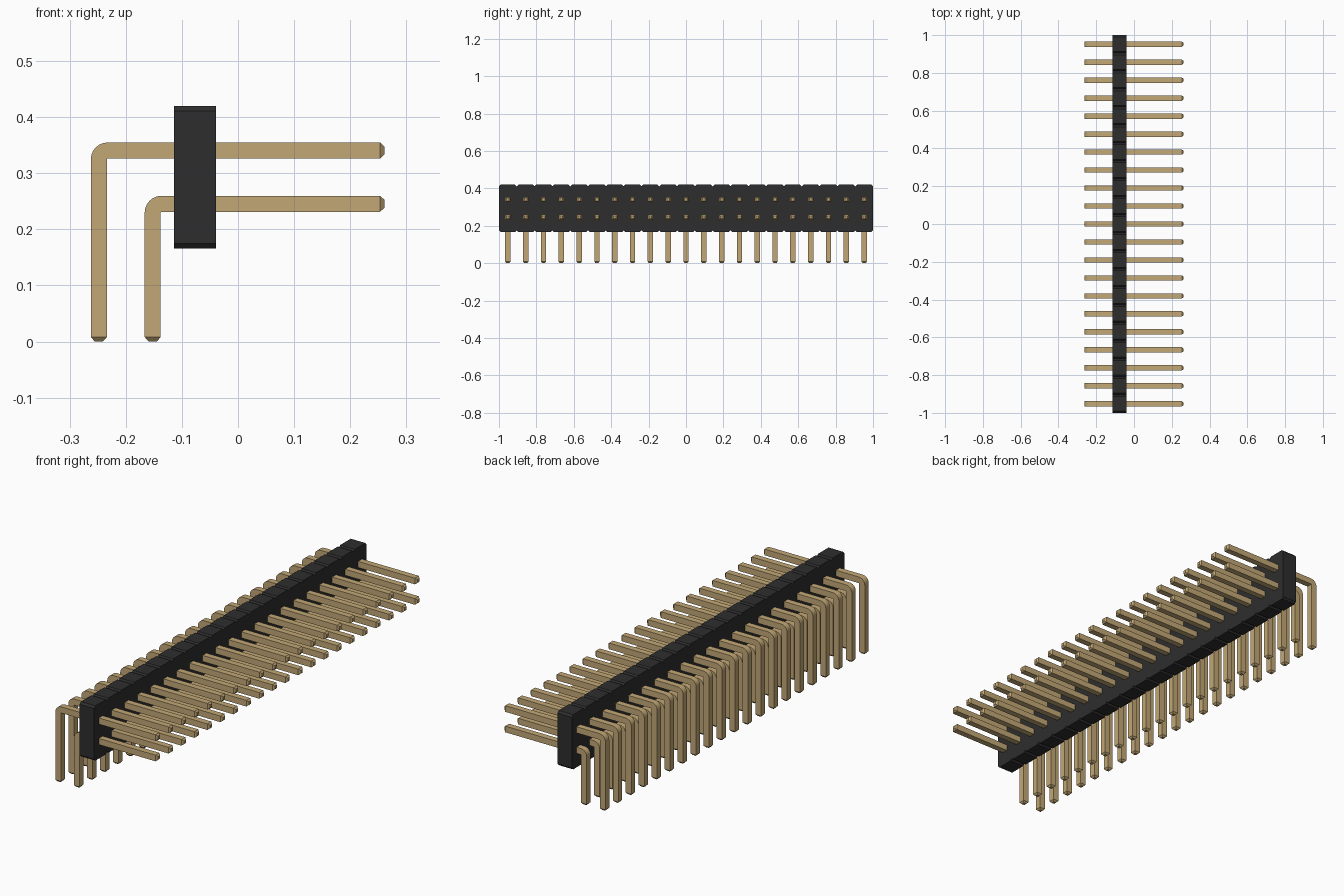
import bpy, bmesh, math
from mathutils import Vector

if "Cube" in bpy.data.objects:
    bpy.data.objects.remove(bpy.data.objects["Cube"], do_unlink=True)

COUNT = 21
PITCH = 2 / COUNT
FIRST_Y = -1 + PITCH / 2
HALF = 0.0143          # half the pin thickness
TIP = 0.008            # length of the tapered pin tip


def material(name, rgb, roughness):
    mat = bpy.data.materials.new(name)
    mat.use_nodes = True
    mat.diffuse_color = (*rgb, 1)
    bsdf = mat.node_tree.nodes["Principled BSDF"]
    bsdf.inputs["Base Color"].default_value = (*rgb, 1)
    bsdf.inputs["Roughness"].default_value = roughness
    return mat


def make_object(name, bm, mat):
    bmesh.ops.recalc_face_normals(bm, faces=bm.faces)
    mesh = bpy.data.meshes.new(name)
    bm.to_mesh(mesh)
    bm.free()
    mesh.materials.append(mat)
    obj = bpy.data.objects.new(name, mesh)
    bpy.context.collection.objects.link(obj)
    return obj


gold = material("pin gold", (0.54, 0.39, 0.18), 0.5)
black = material("housing black", (0.027, 0.027, 0.027), 0.6)


# Housing: one outline with a chamfered notch between neighbouring positions
def housing(x0, x1, z0, z1, chamfer):
    top, bottom = [], []
    for i in range(COUNT):
        a, b = -1 + i * PITCH, -1 + (i + 1) * PITCH
        for edge, z, inward in ((top, z1, -chamfer), (bottom, z0, chamfer)):
            edge += [(a, z + inward), (a + chamfer, z), (b - chamfer, z)]
    top.append((1, z1 - chamfer))
    bottom.append((1, z0 + chamfer))
    bm = bmesh.new()
    face = bm.faces.new([bm.verts.new((x0, y, z)) for y, z in bottom + top[::-1]])
    side = bmesh.ops.extrude_face_region(bm, geom=[face])
    moved = [v for v in side["geom"] if isinstance(v, bmesh.types.BMVert)]
    bmesh.ops.translate(bm, verts=moved, vec=(x1 - x0, 0, 0))
    return make_object("housing", bm, black)


# Pin: square section swept along a right-angle path, tapered at both ends
def pin_row(name, x, z, x_end=0.261, radius=0.0158, steps=6):
    path = [(x, 0, 0, 0.5), (x, TIP, 0, 1)]          # x, z, bend angle, scale
    for i in range(steps + 1):
        a = math.pi / 2 * i / steps
        path.append((x + radius * (1 - math.cos(a)),
                     z - radius * (1 - math.sin(a)), a, 1))
    path += [(x_end - TIP, z, math.pi / 2, 1), (x_end, z, math.pi / 2, 0.5)]

    bm = bmesh.new()
    rings = []
    for px, pz, a, scale in path:
        out = Vector((-math.cos(a), 0, math.sin(a)))
        side = Vector((0, 1, 0))
        rings.append([bm.verts.new(Vector((px, 0, pz)) + HALF * scale * (u * out + v * side))
                      for u, v in ((1, 1), (1, -1), (-1, -1), (-1, 1))])
    for r, s in zip(rings, rings[1:]):
        for i in range(4):
            j = (i + 1) % 4
            bm.faces.new((r[i], r[j], s[j], s[i]))
    bm.faces.new(rings[0])
    bm.faces.new(rings[-1])

    obj = make_object(name, bm, gold)
    obj.location.y = FIRST_Y
    array = obj.modifiers.new("row", 'ARRAY')
    array.count = COUNT
    array.use_relative_offset = False
    array.use_constant_offset = True
    array.constant_offset_displace = (0, PITCH, 0)
    bpy.ops.object.select_all(action='DESELECT')
    obj.select_set(True)
    bpy.context.view_layer.objects.active = obj
    bpy.ops.object.shade_smooth_by_angle(angle=math.radians(25))
    return obj


housing(-0.114, -0.039, 0.166, 0.42, 0.009)
pin_row("upper_pins", -0.248, 0.3405)
pin_row("lower_pins", -0.152, 0.2455)
